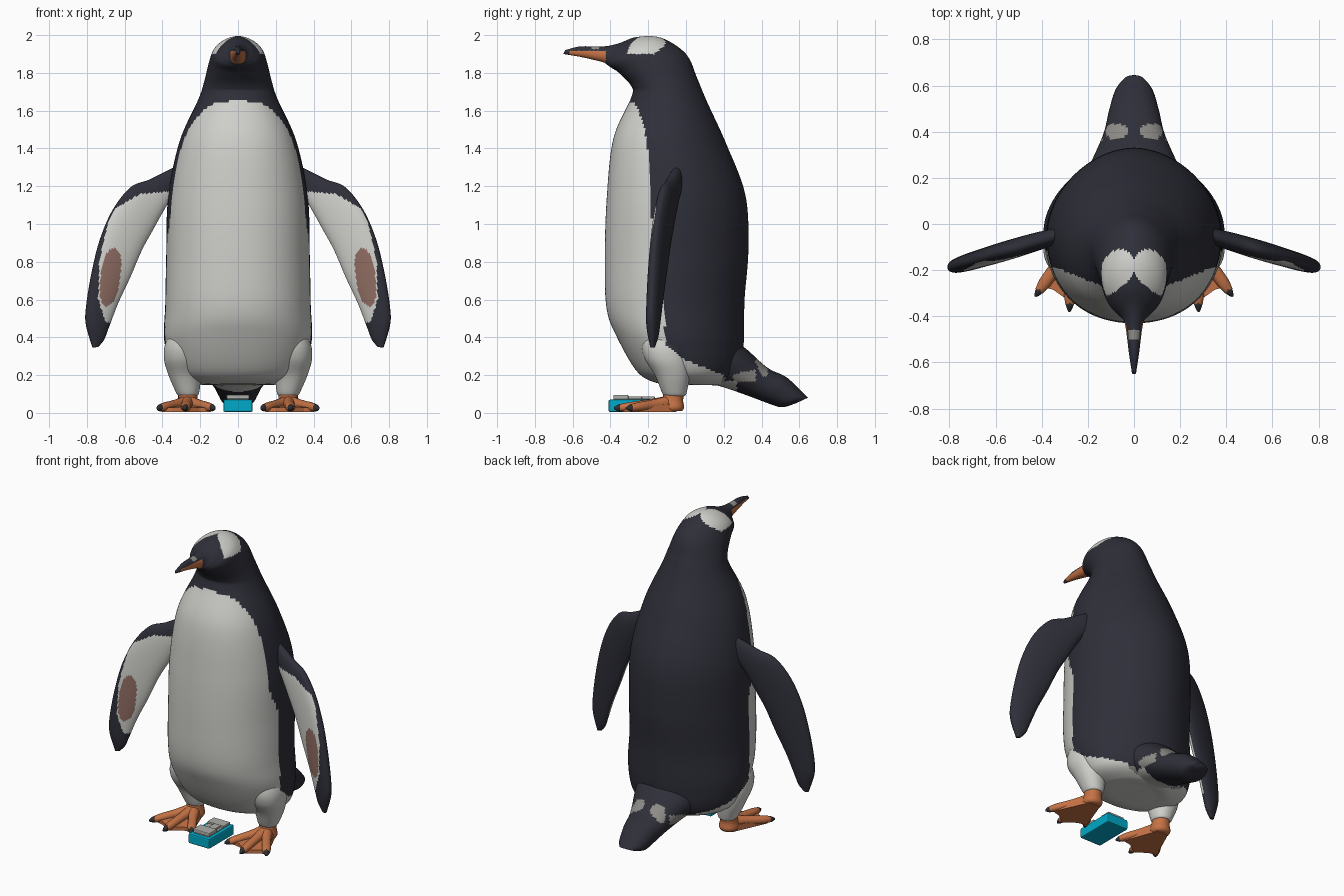
import bpy, bmesh, math
from mathutils import Vector

if "Cube" in bpy.data.objects:
    bpy.data.objects.remove(bpy.data.objects["Cube"])


def material(name, rgb):
    m = bpy.data.materials.new(name)
    m.use_nodes = True
    m.diffuse_color = (*rgb, 1)
    bsdf = m.node_tree.nodes["Principled BSDF"]
    bsdf.inputs["Base Color"].default_value = (*rgb, 1)
    bsdf.inputs["Roughness"].default_value = 0.8
    return m


BLACK, WHITE, ORANGE, PINK, GREY, CYAN, CLAW, PALE = range(8)
MATS = [material("black_feathers", (.027, .028, .040)),
        material("white_feathers", (.62, .62, .59)),
        material("orange_skin", (.56, .17, .06)),
        material("pink_brown", (.27, .15, .12)),
        material("light_grey", (.27, .26, .24)),
        material("cyan_plastic", (.0, .40, .58)),
        material("dark_claw", (.03, .03, .033)),
        material("pale_grey", (.42, .42, .40))]


def finish(name, bm, rule, smooth=True):
    """Turn a bmesh into an object, colouring faces by rule(centre, normal)."""
    bmesh.ops.recalc_face_normals(bm, faces=bm.faces)
    bm.normal_update()
    for f in bm.faces:
        f.material_index = rule(f.calc_center_median(), f.normal) if callable(rule) else rule
        f.smooth = smooth
    mesh = bpy.data.meshes.new(name)
    bm.to_mesh(mesh)
    bm.free()
    for m in MATS:
        mesh.materials.append(m)
    ob = bpy.data.objects.new(name, mesh)
    bpy.context.collection.objects.link(ob)


def spline(p0, p1, p2, p3, t):
    return .5 * (2 * p1 + (p2 - p0) * t + (2 * p0 - 5 * p1 + 4 * p2 - p3) * t * t
                 + (3 * p1 - p0 - 3 * p2 + p3) * t ** 3)


def loft(name, rings, rule, steps=4, sides=24, back=.92):
    """Skin rounded rings, each given by two opposite points and a half-width vector.
    A higher back value makes the second half of each ring leaner."""
    rings = [[Vector(v) for v in r] for r in rings]
    n = len(rings)
    fine = []
    for i in range(n - 1):
        four = [rings[min(max(i + k, 0), n - 1)] for k in (-1, 0, 1, 2)]
        for s in range(steps):
            fine.append([spline(*(r[j] for r in four), s / steps) for j in range(3)])
    fine.append(rings[-1])
    bm = bmesh.new()
    loops = []
    for a, b, h in fine:
        loop = []
        for k in range(sides):
            ang = 2 * math.pi * k / sides
            c, s = math.cos(ang), math.sin(ang)
            power = .92 if c > 0 else back
            loop.append(bm.verts.new((a + b) / 2 + (a - b) / 2 * math.copysign(abs(c) ** power, c)
                                     + h * math.copysign(abs(s) ** power, s)))
        loops.append(loop)
    for lo, hi in zip(loops, loops[1:]):
        for k in range(sides):
            j = (k + 1) % sides
            bm.faces.new((lo[k], lo[j], hi[j], hi[k]))
    bm.faces.new(loops[0])
    bm.faces.new(loops[-1])
    finish(name, bm, rule)


def lookup(table, x):
    for (x0, y0), (x1, y1) in zip(table, table[1:]):
        if x <= x1:
            return y0 + (y1 - y0) * max(0, x - x0) / (x1 - x0)
    return table[-1][1]


def box(name, size, at, mat, bevel=.008):
    bm = bmesh.new()
    bmesh.ops.create_cube(bm, size=1)
    for v in bm.verts:
        v.co = Vector(v.co[i] * size[i] + at[i] for i in range(3))
    bmesh.ops.bevel(bm, geom=bm.edges[:], offset=bevel, segments=2, affect='EDGES', profile=.5)
    finish(name, bm, mat, False)


# Body, head and beak in one skin: front y, z, back y, z, half width
BODY = [(-.05, .15, .12, .15, .12), (-.16, .16, .20, .15, .23), (-.26, .22, .28, .21, .34),
        (-.365, .40, .305, .36, .39), (-.42, .55, .31, .60, .385), (-.43, .80, .33, .86, .38),
        (-.42, 1.13, .315, 1.15, .37), (-.385, 1.45, .215, 1.42, .31), (-.29, 1.67, .11, 1.65, .21),
        (-.29, 1.73, .06, 1.77, .18), (-.355, 1.80, 0, 1.90, .155), (-.40, 1.83, -.13, 1.985, .132),
        (-.42, 1.845, -.26, 1.99, .088), (-.435, 1.855, -.36, 1.955, .05),
        (-.46, 1.862, -.44, 1.94, .036), (-.56, 1.885, -.56, 1.94, .022), (-.65, 1.90, -.64, 1.92, .009)]
BIB = [(.1, .2), (.2, .2), (.28, 0), (.36, -.11), (.9, -.12), (1.05, -.19), (1.3, -.19),
       (1.5, -.22), (1.6, -.25), (1.64, -.275), (1.665, -.32)]


def body_colour(c, n):
    if c.z < 1.665:
        if c.y > .19 and c.z < .19:                     # hem by the tail
            return GREY
        return WHITE if c.y < lookup(BIB, c.z) else BLACK
    if c.y < -.425 and c.z > 1.84:                      # beak
        if -.5 < c.y < -.46 and c.z > 1.925:
            return GREY
        return ORANGE if c.y > -.615 and c.z < 1.917 else BLACK
    # two-lobed patch over the crown, leaning forward at its lower edge
    middle = -.2 + (c.z - 1.955) * .6
    lobe = ((abs(c.x) - .08) / .083) ** 2 + ((c.y - middle) / .09) ** 2
    return WHITE if c.z > 1.9 and lobe < 1 else BLACK


loft("body", [((0, fy, fz), (0, by, bz), (w, 0, 0)) for fy, fz, by, bz, w in BODY],
     body_colour, steps=12, sides=128, back=1.08)

# Tail: top y, z, bottom y, z, half width
TAIL = [(.15, .42, .10, .16, .25), (.29, .36, .2, .135, .195), (.43, .24, .33, .09, .135),
        (.53, .19, .45, .045, .108), (.615, .11, .51, .03, .085), (.645, .08, .58, .05, .05)]


def tail_colour(c, n):
    if c.z < .17 and c.y < .27:
        return WHITE
    spot = ((abs(c.x) - .075) / .05) ** 2 + ((c.y - .4) / .035) ** 2
    strip = abs(c.x) > .11 and .25 < c.y < .37 and .165 < c.z < .205 + (c.y - .25) * .2
    return GREY if strip or (spot < 1 and n.z > .1) else BLACK


loft("tail", [((0, ty, tz), (0, by, bz), (w, 0, 0)) for ty, tz, by, bz, w in TAIL],
     tail_colour, steps=12, sides=80)

# Flipper: outer x, z, inner x, z, half thickness
FLIPPER = [(.29, 1.32, .29, 1.16, .03), (.37, 1.285, .36, 1.12, .036), (.47, 1.235, .40, 1.06, .04),
           (.566, 1.196, .45, .97, .042), (.66, 1.08, .51, .86, .042), (.73, .92, .57, .72, .04),
           (.775, .74, .635, .58, .038), (.804, .56, .685, .45, .034), (.804, .465, .71, .386, .028),
           (.77, .345, .74, .35, .012)]
LINING = [(.48, .70), (.6, .74), (.8, .735), (1.0, .69), (1.08, .65), (1.16, .52), (1.17, .4)]


def flipper_colour(c, n):
    x = abs(c.x)
    limit = .25 if n.x * c.x < 0 else -.6               # lining wraps the inner edge only
    if n.y > limit or not .48 < c.z < 1.17 or x > lookup(LINING, c.z):
        return BLACK
    slant = .675 - (c.z - .72) * .12
    return PINK if ((x - slant) / .052) ** 2 + (abs(c.z - .72) / .155) ** 3 < 1 else WHITE


# Toe tips and web outline, seen from above
TOES = {"inner": (.125, -.31), "middle": (.28, -.375), "outer": (.425, -.31)}
WEB = [(.225, -.05), (.145, -.27), (.205, -.28), (.28, -.335), (.35, -.285), (.405, -.27), (.305, -.05)]

# Feathered thigh narrowing to the bare ankle: z, centre x, y, radius x, y
LEG = [(.5, .23, -.11, .08, .09), (.38, .262, -.11, .118, .125), (.29, .278, -.098, .114, .122),
       (.2, .28, -.072, .088, .093), (.11, .267, -.062, .062, .066), (.09, .265, -.06, .05, .055)]
ANKLE = [(.12, .265, -.06, .052, .057), (.07, .265, -.07, .052, .055), (.03, .265, -.075, .06, .065),
         (.01, .265, -.075, .05, .055)]

for side, s in (("left", 1), ("right", -1)):
    def slab(x, z):
        return (s * x, -.07 - .3 * (x - .4), z)

    def upright(rings):
        return [((s * x, y - ry, z), (s * x, y + ry, z), (s * rx, 0, 0)) for z, x, y, rx, ry in rings]

    loft(side + "_flipper", [(slab(ox, oz), slab(ix, iz), (s * .29 * t, .95 * t, 0))
                             for ox, oz, ix, iz, t in FLIPPER], flipper_colour, steps=12, sides=64)
    loft(side + "_leg", upright(LEG), body_colour, steps=8, sides=64)
    loft(side + "_ankle", upright(ANKLE), ORANGE)

    # Toes, each with a claw
    for toe, tip in TOES.items():
        start, end = Vector((s * .265, -.08, .055)), Vector((s * tip[0], tip[1], .025))
        way = (end - start).normalized()
        across = Vector((-way.y, way.x, 0)).normalized()

        def ring(t, r, h):
            p = start.lerp(end, t)
            return (p + Vector((0, 0, h)), p - Vector((0, 0, h)), across * r)

        loft(f"{side}_{toe}_toe", [ring(0, .04, .04), ring(.4, .028, .028), ring(.75, .027, .024),
                                   ring(.92, .018, .018)], ORANGE, sides=16)
        loft(f"{side}_{toe}_claw", [ring(.84, .017, .02), ring(.94, .015, .018), ring(1.02, .004, .006)],
             CLAW, sides=12)

    # Web between the toes
    bm = bmesh.new()
    face = bm.faces.new([bm.verts.new((s * x, y, .005)) for x, y in WEB])
    top = bmesh.ops.extrude_face_region(bm, geom=[face])["geom"]
    for v in top:
        if isinstance(v, bmesh.types.BMVert):
            v.co.z = .028 if v.co.y < -.1 else .05
    finish(side + "_web", bm, ORANGE, False)

# Small cyan case with pale fittings lying between the feet
box("case", (.155, .26, .065), (0, -.28, .0375), CYAN)
box("case_plate", (.11, .22, .012), (0, -.275, .07), PALE, .003)
box("front_fitting", (.12, .08, .024), (0, -.345, .084), PALE, .006)
box("rear_fitting", (.12, .07, .016), (0, -.2, .08), PALE, .004)
box("middle_fitting", (.05, .07, .016), (.015, -.27, .08), PALE, .004)
